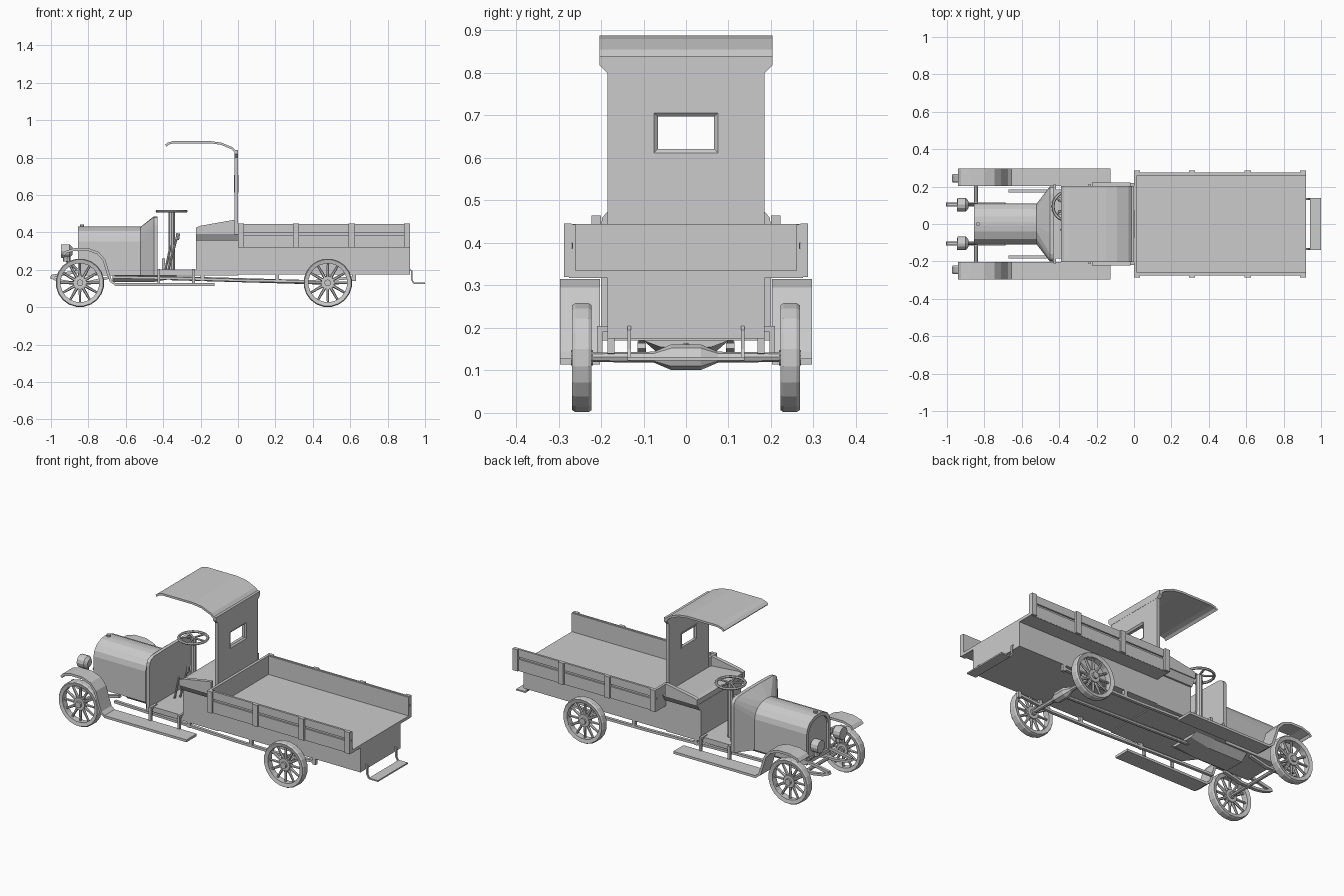
import bpy, bmesh, math
from mathutils import Vector, Matrix

if "Cube" in bpy.data.objects:
    bpy.data.objects.remove(bpy.data.objects["Cube"])


def finish(name, bm, smooth=False):
    bmesh.ops.recalc_face_normals(bm, faces=bm.faces)
    me = bpy.data.meshes.new(name)
    bm.to_mesh(me)
    bm.free()
    ob = bpy.data.objects.new(name, me)
    bpy.context.collection.objects.link(ob)
    return ob


def loft(bm, rings, closed=False):
    # skin between rings of equal point count; cap the ends unless closed
    vs = [[bm.verts.new(p) for p in r] for r in rings]
    n, m = len(vs), len(vs[0])
    for i in range(n if closed else n - 1):
        a, b = vs[i], vs[(i + 1) % n]
        for j in range(m):
            bm.faces.new((a[j], a[(j + 1) % m], b[(j + 1) % m], b[j]))
    if not closed:
        bm.faces.new(vs[0])
        bm.faces.new(vs[-1])


def boxes(name, *dims):
    bm = bmesh.new()
    for x0, x1, y0, y1, z0, z1 in dims:
        loft(bm, [[(x, y0, z0), (x, y1, z0), (x, y1, z1), (x, y0, z1)] for x in (x0, x1)])
    return finish(name, bm)


def prism(name, pts, y0, y1):
    # side profile (x, z) extruded across y
    bm = bmesh.new()
    loft(bm, [[(x, y, z) for x, z in pts] for y in (y0, y1)])
    return finish(name, bm)


def ribbon(name, path, t, y0, y1):
    # bent sheet of thickness t hanging below an (x, z) path
    low = []
    for i, p in enumerate(path):
        a, b = path[max(i - 1, 0)], path[min(i + 1, len(path) - 1)]
        d = Vector((b[0] - a[0], b[1] - a[1])).normalized()
        low.append((p[0] + d.y * t, p[1] - d.x * t))
    bm = bmesh.new()
    loft(bm, [[(x, y, z) for y, (x, z) in ((y0, p), (y1, p), (y1, q), (y0, q))]
              for p, q in zip(path, low)])
    return finish(name, bm)


def add_rod(bm, p, q, r, r2=None, n=8):
    p, q = Vector(p), Vector(q)
    m = Matrix.Translation((p + q) / 2) @ (q - p).to_track_quat('Z', 'Y').to_matrix().to_4x4()
    bmesh.ops.create_cone(bm, cap_ends=True, segments=n, radius1=r, radius2=r2 or r,
                          depth=(q - p).length, matrix=m)


def rods(name, *items):
    bm = bmesh.new()
    for it in items:
        add_rod(bm, *it)
    return finish(name, bm)


def section(half, x):
    return [(x, y, z) for y, z in half] + [(x, -y, z) for y, z in reversed(half)]


def wheel(name, cx, cy):
    cz = 0.13
    bm = bmesh.new()
    # tyre and rim
    prof = [(0.104, -0.018), (0.125, -0.023), (0.13, -0.015), (0.13, 0.015), (0.125, 0.023), (0.104, 0.018)]
    rings = []
    for i in range(20):
        a = math.tau * (i + 0.5) / 20
        rings.append([(cx + r * math.cos(a), cy + y, cz + r * math.sin(a)) for r, y in prof])
    loft(bm, rings, True)
    # spokes and hub
    for i in range(12):
        a = math.tau * i / 12
        c, s = math.cos(a), math.sin(a)
        add_rod(bm, (cx + 0.02 * c, cy, cz + 0.02 * s), (cx + 0.106 * c, cy, cz + 0.106 * s), 0.009, 0.006, 6)
    add_rod(bm, (cx, cy - 0.014, cz), (cx, cy + 0.014, cz), 0.036, n=12)
    add_rod(bm, (cx, cy - 0.026, cz), (cx, cy + 0.026, cz), 0.018, n=10)
    finish(name, bm)


# bonnet, cowl and dash as one skin
hood = [(0.11, 0.17), (0.11, 0.35), (0.102, 0.38), (0.08, 0.408), (0.04, 0.426), (0.01, 0.43)]
dash = [(0.2, 0.17), (0.2, 0.44), (0.197, 0.46), (0.185, 0.473), (0.16, 0.482), (0.05, 0.485)]
bm = bmesh.new()
loft(bm, [section(hood, -0.84), section(hood, -0.52), section(dash, -0.45), section(dash, -0.43)])
finish("bonnet", bm)

# radiator shell with recessed core, and cap
inner = [(y * 0.82, 0.3 + (z - 0.3) * 0.84) for y, z in hood]
bm = bmesh.new()
loft(bm, [section(hood, -0.84), section(hood, -0.856), section(inner, -0.856), section(inner, -0.845)])
finish("radiator", bm)
rods("radiator_cap", ((-0.835, 0, 0.42), (-0.835, 0, 0.442), 0.011))

# engine pan
bm = bmesh.new()
loft(bm, [[(-0.67, y, z) for y, z in ((-.1, .17), (.1, .17), (.06, .135), (-.06, .135))],
          [(-0.45, y, z) for y, z in ((-.1, .17), (.1, .17), (.06, .135), (-.06, .135))],
          [(-0.33, y, z) for y, z in ((-.1, .17), (.1, .17), (.06, .155), (-.06, .155))]])
finish("engine_pan", bm)

# cab floor, seat base and cushion
boxes("cab_floor", (-0.43, -0.22, -0.185, 0.185, 0.17, 0.2))
boxes("seat_base", (-0.225, 0, -0.185, 0.185, 0.17, 0.355))
bm = bmesh.new()
loft(bm, [[(x, y, z) for x, y in ((-.225, -w), (0, -w), (0, w), (-.225, w))]
          for w, z in ((0.195, 0.355), (0.218, 0.392))])
finish("seat_flare", bm)
prism("seat_cushion", [(-0.222, 0.39), (-0.222, 0.42), (-0.2, 0.425), (-0.02, 0.41), (-0.02, 0.39)], -0.2, 0.2)

# cab back wall with window opening and its frame
boxes("cab_back", (-0.02, 0, -0.185, -0.073, 0.17, 0.83), (-0.02, 0, 0.073, 0.185, 0.17, 0.83),
      (-0.02, 0, -0.073, 0.073, 0.17, 0.613), (-0.02, 0, -0.073, 0.073, 0.705, 0.83))
bm = bmesh.new()
loft(bm, [[(x, sy * (0.075 - d), 0.659 + sz * (0.047 - d)) for sy, sz in ((-1, -1), (1, -1), (1, 1), (-1, 1))]
          for x, d in ((-0.022, 0), (0.003, 0), (-0.005, 0.009), (-0.022, 0.009))], True)
finish("window_frame", bm)

# curved roof and its lower rear corners
ribbon("roof", [(-0.39, 0.868), (-0.375, 0.88), (-0.345, 0.888), (-0.15, 0.888), (-0.09, 0.88),
                (-0.03, 0.855), (-0.005, 0.832)], 0.012, -0.203, 0.203)
bm = bmesh.new()
loft(bm, [[(x, y, z) for y, z in ((-.203, .84), (-.203, .818), (-.185, .8), (.185, .8), (.203, .818), (.203, .84))]
          for x in (-0.02, 0.001)])
finish("roof_rear_rail", bm)

# load bed: lower body, floor and headboard
boxes("bed_body", (0, 0.92, -0.185, 0.185, 0.175, 0.32))
boxes("bed_floor", (0, 0.92, -0.275, 0.275, 0.318, 0.335))
boxes("bed_headboard", (0, 0.015, -0.268, 0.268, 0.33, 0.445))

for s, side in ((-1, "right"), (1, "left")):
    def sy(a, b):
        return min(s * a, s * b), max(s * a, s * b)
    # bed sideboards and posts
    boxes("bed_sideboard_" + side, (0, 0.92, *sy(0.26, 0.267), 0.32, 0.443),
          (0, 0.92, *sy(0.266, 0.276), 0.32, 0.387), (0, 0.92, *sy(0.266, 0.276), 0.4, 0.445))
    boxes("bed_posts_" + side, *[(x, x + 0.033, *sy(0.27, 0.287), 0.32, 0.446)
                                 for x in (0, 0.293, 0.592, 0.887)])
    # seat arm
    prism("seat_arm_" + side, [(-0.225, 0.39), (-0.225, 0.425), (-0.2, 0.435), (-0.03, 0.465),
                               (-0.02, 0.465), (-0.02, 0.39)], *sy(0.2, 0.222))
    # mudguard flowing into running board, with brackets
    ribbon("mudguard_" + side, [(-0.94, 0.283), (-0.925, 0.3), (-0.875, 0.315), (-0.8, 0.315), (-0.745, 0.295),
                                (-0.71, 0.255), (-0.69, 0.19), (-0.675, 0.145), (-0.655, 0.128), (-0.125, 0.128)],
           0.014, *sy(0.202, 0.296))
    boxes("board_brackets_" + side, *[b for x in (-0.43, -0.245) for b in
          ((x, x + 0.014, *sy(0.196, 0.21), 0.125, 0.205), (x, x + 0.014, *sy(0.15, 0.21), 0.19, 0.205))])
    # wheels
    wheel("front_wheel_" + side, -0.845, s * 0.245)
    wheel("rear_wheel_" + side, 0.48, s * 0.245)
    # headlamp on its stalk
    y = s * 0.103
    rods("headlamp_" + side, ((-0.945, y, 0.3), (-0.9, y, 0.3), 0.036, 0.036, 12),
         ((-0.9, y, 0.3), (-0.885, y, 0.3), 0.036, 0.02, 12),
         ((-0.915, y, 0.27), (-0.915, y, 0.245), 0.02, 0.02),
         ((-0.915, y, 0.25), (-0.86, y, 0.2), 0.008, 0.008))
    # front leaf spring and frame horn
    ribbon("front_spring_" + side, [(-1, 0.168), (-0.96, 0.15), (-0.9, 0.14), (-0.8, 0.14), (-0.69, 0.165)],
           0.014, *sy(0.094, 0.114))
    ribbon("frame_horn_" + side, [(-1, 0.172), (-0.97, 0.178), (-0.91, 0.19), (-0.84, 0.2)], 0.016, *sy(0.096, 0.112))
    # chassis rail with spacers
    ribbon("chassis_rail_" + side, [(-0.67, 0.168), (-0.3, 0.16), (0.1, 0.148), (0.4, 0.145), (0.62, 0.165)],
           0.014, *sy(0.168, 0.185))
    boxes("rail_spacers_" + side, *[(x, x + 0.02, *sy(0.168, 0.185), 0.14, 0.178) for x in (-0.2, 0.2, 0.47, 0.61)])
    # rear step bracket
    ribbon("step_bracket_" + side, [(0.92, 0.205), (0.932, 0.195), (0.932, 0.15), (0.942, 0.132), (0.95, 0.13)],
           0.008, *sy(0.129, 0.138))

# rear step
boxes("rear_step", (0.942, 1.0, -0.138, 0.138, 0.123, 0.131))

# axles, differential and drive shaft
rods("front_axle", ((-0.845, -0.24, 0.13), (-0.845, 0.24, 0.13), 0.01))
bm = bmesh.new()
loft(bm, [[(0.48 + r * math.cos(a * math.tau / 8), y, 0.131 + r * math.sin(a * math.tau / 8)) for a in range(8)]
          for y, r in ((-.24, .011), (-.075, .013), (-.035, .03), (.035, .03), (.075, .013), (.24, .011))])
finish("rear_axle", bm)
rods("drive_shaft", ((-0.36, 0, 0.155), (0.48, 0, 0.131), 0.011))

# steering column, wheel and levers
cx, cy, cz = -0.355, 0.095, 0.513
rods("steering_column", ((cx, cy, 0.19), (cx, cy, cz), 0.018, 0.018, 10))
bm = bmesh.new()
rings = []
for i in range(20):
    a = math.tau * i / 20
    rings.append([(cx + (0.078 + 0.008 * math.cos(b)) * math.cos(a), cy + (0.078 + 0.008 * math.cos(b)) * math.sin(a),
                   cz + 0.007 * math.sin(b)) for b in [math.tau * k / 6 for k in range(6)]])
loft(bm, rings, True)
for i in range(5):
    a = math.tau * i / 5
    add_rod(bm, (cx, cy, cz), (cx + 0.076 * math.cos(a), cy + 0.076 * math.sin(a), cz), 0.006, n=6)
finish("steering_wheel", bm)
rods("levers", ((-0.375, 0.0, 0.19), (-0.325, 0.0, 0.38), 0.006), ((-0.39, -0.03, 0.19), (-0.36, -0.03, 0.33), 0.006),
     ((-0.325, 0.0, 0.36), (-0.32, 0.0, 0.395), 0.01))
boxes("pedals", *[(-0.405, -0.39, y, y + 0.025, 0.2, 0.26) for y in (0.05, 0.12)])
